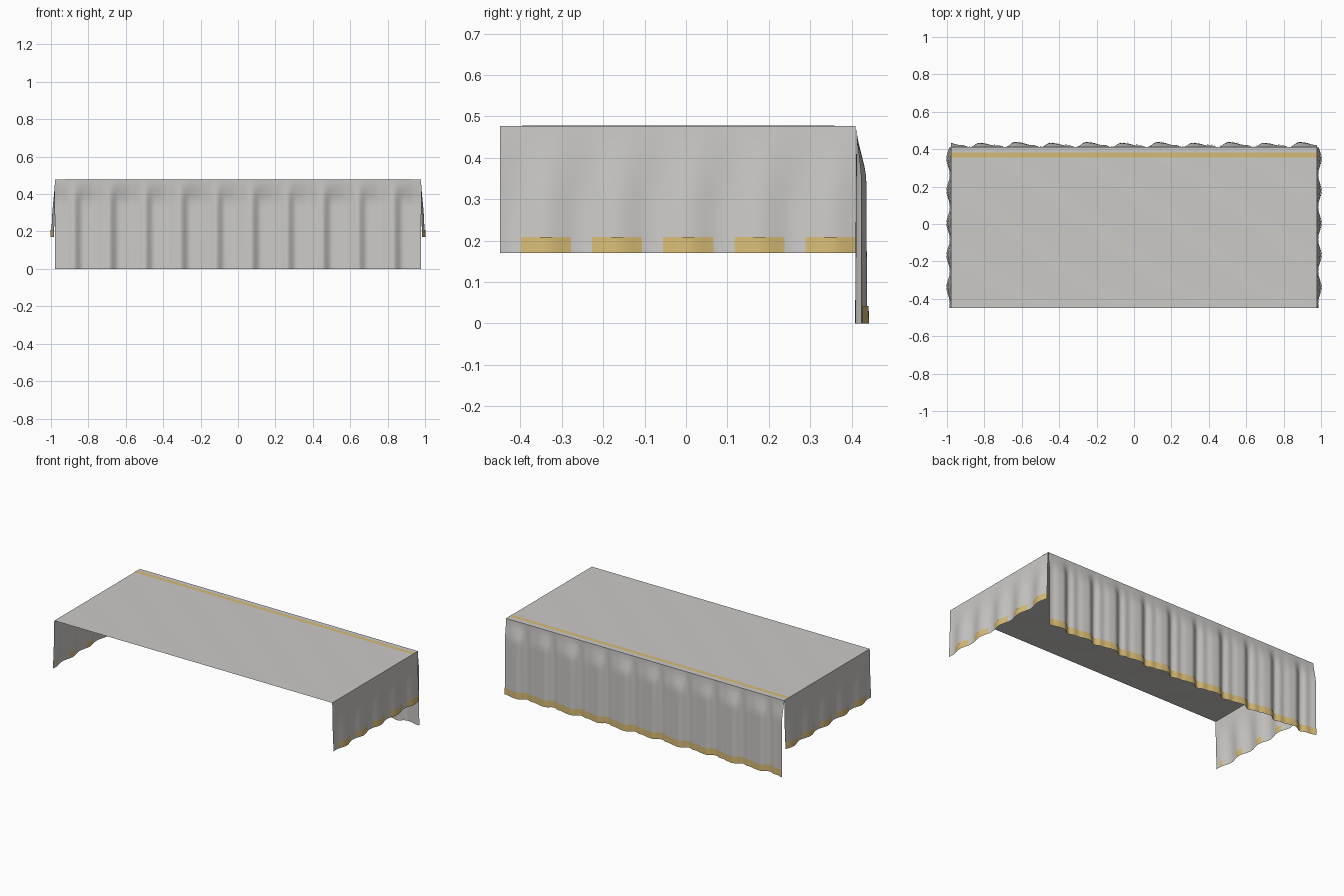
import bpy, math

cube = bpy.data.objects.get("Cube")
if cube:
    bpy.data.objects.remove(cube, do_unlink=True)

TOP, HALF, FRONT, BACK = 0.477, 0.978, -0.45, 0.412
HEM = 0.17       # bottom of the side drapes
PLEAT = 0.172    # side ripple spacing
FOLD = 0.19      # back fold spacing


def material(name, rgb):
    m = bpy.data.materials.new(name)
    m.use_nodes = True
    m.diffuse_color = (*rgb, 1)
    m.node_tree.nodes["Principled BSDF"].inputs["Base Color"].default_value = (*rgb, 1)
    return m


cloth = material("grey cloth", (0.60, 0.59, 0.57))
gold = material("gold trim", (0.68, 0.50, 0.18))


def sheet(name, point, a_range, b_range, na, nb, mat, flip=False):
    """Smooth grid of cloth whose surface is point(a, b)."""
    def at(r, i, n):
        return r[0] + (r[1] - r[0]) * i / n
    verts = [point(at(a_range, i, na), at(b_range, j, nb))
             for j in range(nb + 1) for i in range(na + 1)]
    w = na + 1
    faces = [(j * w + i, j * w + i + 1, (j + 1) * w + i + 1, (j + 1) * w + i)
             for j in range(nb) for i in range(na)]
    if flip:
        faces = [f[::-1] for f in faces]
    mesh = bpy.data.meshes.new(name)
    mesh.from_pydata(verts, [], faces)
    mesh.materials.append(mat)
    mesh.shade_smooth()
    obj = bpy.data.objects.new(name, mesh)
    bpy.context.collection.objects.link(obj)
    return obj


def ease(t):
    t = max(0.0, min(1.0, t))
    return t * t * (3 - 2 * t)


# Top cloth with a very faint ripple
def top_point(x, y):
    edge = ease((HALF - abs(x)) / 0.1) * ease((y - FRONT) / 0.1) * ease((BACK - y) / 0.1)
    return x, y, TOP + 0.0008 * edge * math.sin(14 * x + 18 * y)


sheet("top_cloth", top_point, (-HALF, HALF), (FRONT, BACK), 80, 40, cloth)
sheet("top_trim", lambda x, y: (x, y, TOP + 0.0015),
      (-HALF, HALF), (0.355, 0.382), 40, 1, gold)


# Side drapes, gently rippled towards the hem
def ripple(y):
    return math.sin(2 * math.pi * (y - 0.005) / PLEAT + math.pi / 2)


def side_x(y, z):
    drop = (TOP - z) / (TOP - HEM)
    return HALF + 0.014 * drop + 0.007 * ease(drop * 1.5) * ripple(y)


for side, label in ((1, "left"), (-1, "right")):
    sheet(label + "_drape", lambda y, z: (side * side_x(y, z), y, z),
          (FRONT, 0.41), (HEM, TOP), 80, 12, cloth, side < 0)
    # The hem weaves through the cloth, so it shows as dashes
    sheet(label + "_drape_hem",
          lambda y, z: (side * (side_x(y, z) + 0.0025 * (ripple(y) + 0.6)), y, z),
          (FRONT + 0.03, 0.41), (HEM, HEM + 0.039), 120, 2, gold, side < 0)


# Back drape: steep rise and slow fall on each fold, with alternate small pleats
def fold(x):
    t = 2 * math.pi * (x + 0.28) / FOLD
    wave = 0.5 + 0.36 * math.sin(t) + 0.15 * math.sin(2 * t)
    return wave + 0.07 * math.sin(3 * t + 1) + 0.08 * math.sin(t / 2 + 0.6)


def back_y(x, z):
    drop = (TOP - z) / TOP
    swell = ease(drop / 0.28) * (0.8 + 0.2 * drop)
    return BACK + 0.03 * swell * fold(x) - 0.003 * drop


sheet("back_drape", lambda x, z: (x, back_y(x, z), z),
      (-HALF, HALF), (0, TOP), 320, 24, cloth, True)
sheet("back_drape_hem", lambda x, z: (x, back_y(x, z) + 0.004, z),
      (-HALF, HALF), (0, 0.042), 320, 2, gold, True)
